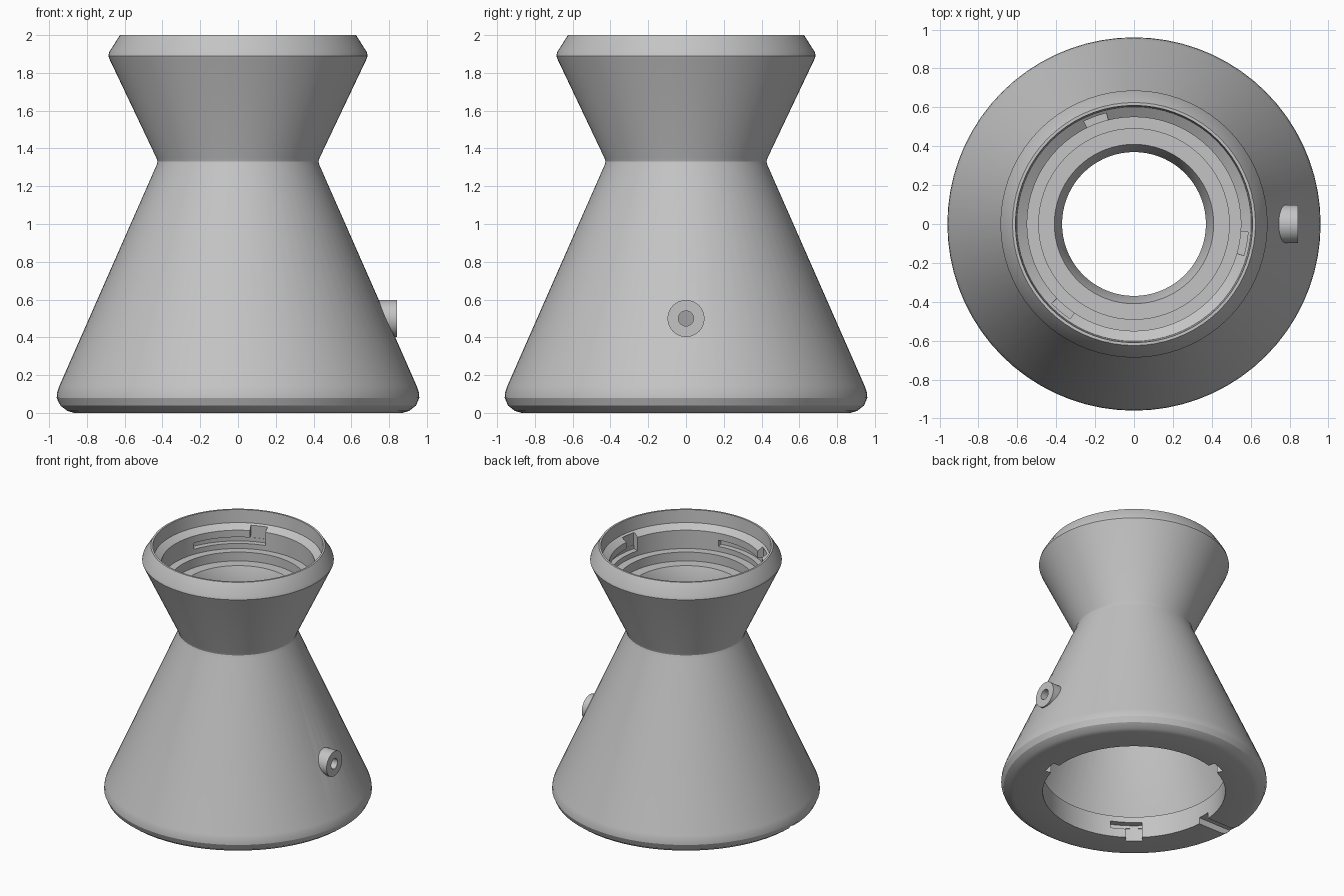
import bpy, bmesh, math
from mathutils import Matrix

if "Cube" in bpy.data.objects:
    bpy.data.objects.remove(bpy.data.objects["Cube"])

SEG = 72
grey = bpy.data.materials.new("plain_grey")
grey.diffuse_color = (0.55, 0.55, 0.55, 1)
grey.use_nodes = True
grey.node_tree.nodes["Principled BSDF"].inputs["Base Color"].default_value = grey.diffuse_color


def finish(bm, name):
    bmesh.ops.recalc_face_normals(bm, faces=bm.faces)
    me = bpy.data.meshes.new(name)
    bm.to_mesh(me)
    bm.free()
    ob = bpy.data.objects.new(name, me)
    bpy.context.collection.objects.link(ob)
    me.materials.append(grey)
    return ob


def lathe(name, profile):
    """Spin a closed (r, z) profile about z."""
    bm = bmesh.new()
    rings = []
    for i in range(SEG):
        a = 2 * math.pi * i / SEG
        rings.append([bm.verts.new((r * math.cos(a), r * math.sin(a), z)) for r, z in profile])
    n = len(profile)
    for i in range(SEG):
        p, q = rings[i], rings[(i + 1) % SEG]
        for j in range(n):
            k = (j + 1) % n
            bm.faces.new((p[j], q[j], q[k], p[k]))
    return finish(bm, name)


def sector(name, r0, r1, z0, z1, a0, a1, steps=10):
    """Curved block between two radii, heights and angles (degrees)."""
    bm = bmesh.new()
    rows = []
    for i in range(steps + 1):
        a = math.radians(a0 + (a1 - a0) * i / steps)
        rows.append([bm.verts.new((r * math.cos(a), r * math.sin(a), z))
                     for r, z in ((r0, z0), (r1, z0), (r1, z1), (r0, z1))])
    for p, q in zip(rows, rows[1:]):
        for j in range(4):
            k = (j + 1) % 4
            bm.faces.new((p[j], q[j], q[k], p[k]))
    bm.faces.new(rows[0])
    bm.faces.new(rows[-1])
    return finish(bm, name)


def rod_x(name, radius, x0, x1, z):
    bm = bmesh.new()
    m = Matrix.Translation(((x0 + x1) / 2, 0, z)) @ Matrix.Rotation(math.pi / 2, 4, 'Y')
    bmesh.ops.create_cone(bm, cap_ends=True, segments=32, radius1=radius, radius2=radius,
                          depth=x1 - x0, matrix=m)
    return finish(bm, name)


def box(name, x0, x1, y0, y1, z0, z1):
    bm = bmesh.new()
    m = Matrix.Translation(((x0 + x1) / 2, (y0 + y1) / 2, (z0 + z1) / 2)) \
        @ Matrix.Diagonal((x1 - x0, y1 - y0, z1 - z0, 1))
    bmesh.ops.create_cube(bm, size=1, matrix=m)
    return finish(bm, name)


def apply_boolean(target, other, op):
    bpy.context.view_layer.objects.active = target
    mod = target.modifiers.new(op, 'BOOLEAN')
    mod.operation, mod.solver, mod.object = op, 'EXACT', other
    bpy.ops.object.modifier_apply(modifier=mod.name)
    bpy.data.objects.remove(other, do_unlink=True)


# hollow waisted body: outside going up, then inside going down
body = lathe("waisted_body", [
    (0.87, 0.0), (0.905, 0.01), (0.942, 0.038), (0.96, 0.08), (0.957, 0.11), (0.945, 0.145),
    (0.432, 1.31), (0.426, 1.33), (0.432, 1.35),
    (0.68, 1.872), (0.687, 1.89), (0.682, 1.91), (0.625, 2.0),
    (0.61, 2.0), (0.603, 1.90), (0.55, 1.865),
    (0.55, 1.72), (0.49, 1.72), (0.49, 1.65), (0.41, 1.65),
    (0.37, 1.55), (0.37, 1.30), (0.86, 0.17), (0.66, 0.17), (0.66, 0.0)])

# side nozzle with bore
apply_boolean(body, rod_x("nozzle", 0.098, 0.742, 0.843, 0.5), 'UNION')
apply_boolean(body, rod_x("bore", 0.04, 0.55, 0.9, 0.5), 'DIFFERENCE')

# cable channel under the base on the left
apply_boolean(body, box("channel", -1.1, -0.6, -0.05, 0.05, -0.1, 0.05), 'DIFFERENCE')

# twist-lock slots: three in the base ring, three under the top rim
for a in (110, 230, 350):
    apply_boolean(body, sector("entry", 0.6, 0.71, -0.1, 0.10, a - 5, a + 5), 'DIFFERENCE')
    apply_boolean(body, sector("lock", 0.6, 0.708, 0.07, 0.125, a - 4.9, a + 15), 'DIFFERENCE')
    apply_boolean(body, sector("top_entry", 0.5, 0.595, 1.79, 1.89, a - 6, a + 6), 'DIFFERENCE')
    apply_boolean(body, sector("top_lock", 0.5, 0.593, 1.76, 1.81, a - 5.9, a + 50, 16), 'DIFFERENCE')

bpy.ops.object.select_all(action='DESELECT')
body.select_set(True)
bpy.context.view_layer.objects.active = body
bpy.ops.object.shade_smooth_by_angle(angle=math.radians(28))
